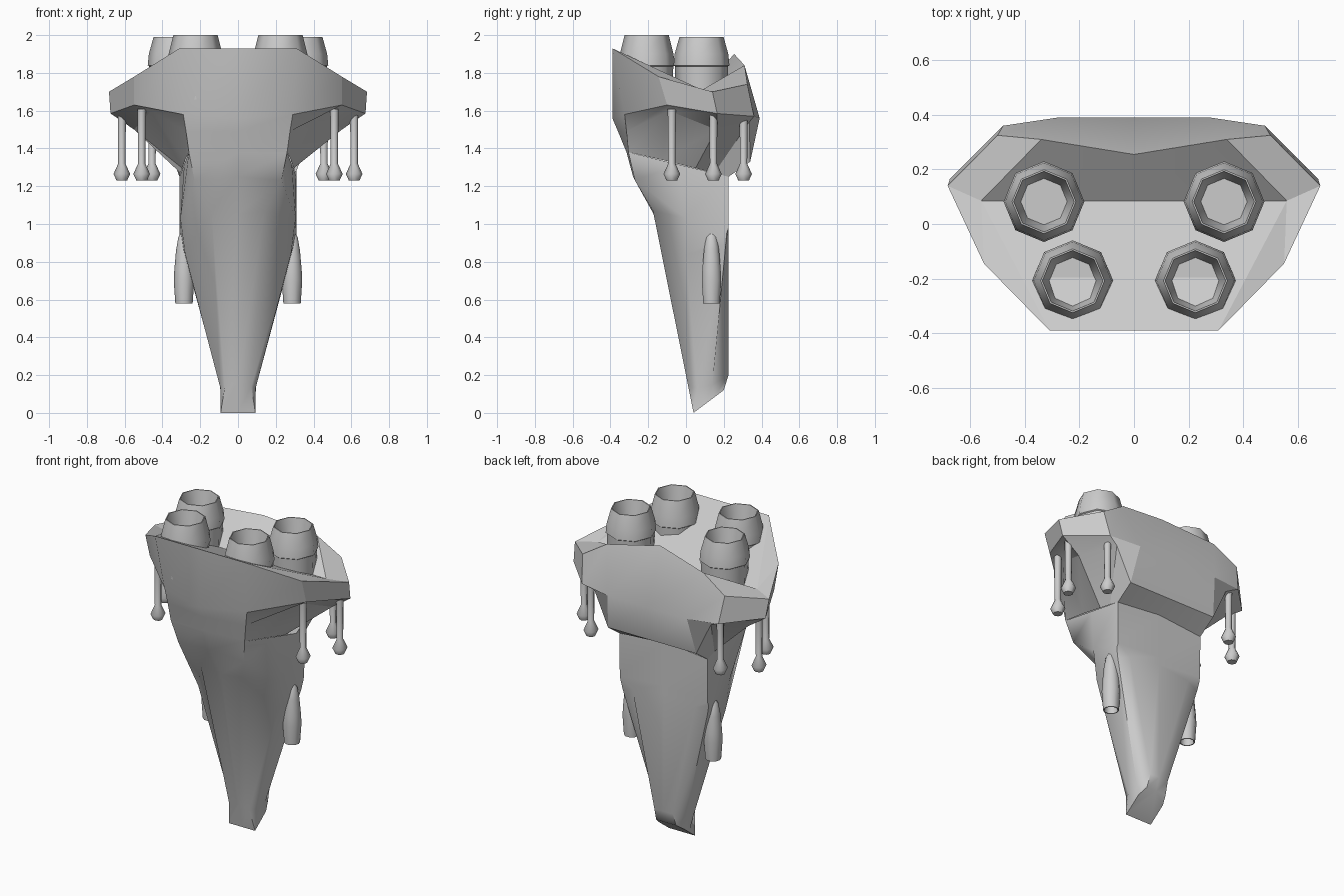
import bpy, bmesh, math

if "Cube" in bpy.data.objects:
    bpy.data.objects.remove(bpy.data.objects["Cube"])


def finish(name, bm, angle=30):
    bmesh.ops.remove_doubles(bm, verts=bm.verts, dist=0.0005)
    bmesh.ops.recalc_face_normals(bm, faces=bm.faces)
    me = bpy.data.meshes.new(name)
    bm.to_mesh(me)
    bm.free()
    ob = bpy.data.objects.new(name, me)
    bpy.context.collection.objects.link(ob)
    bpy.ops.object.select_all(action='DESELECT')
    bpy.context.view_layer.objects.active = ob
    ob.select_set(True)
    bpy.ops.object.shade_smooth_by_angle(angle=math.radians(angle))
    return ob


def loft_half(bm, levels, first=0, last=None):
    """Mirrored loft of columns first..last, each level front centre to back centre."""
    for s in (1, -1):
        rings = [[bm.verts.new((s * x, y, z)) for x, y, z in lv[first:last]] for lv in levels]
        for a, b in zip(rings, rings[1:]):
            for i in range(len(a) - 1):
                q = (a[i], a[i + 1], b[i + 1], b[i])
                bm.faces.new(q if s > 0 else q[::-1])


def mirrored_face(bm, pts):
    for s in (1, -1):
        f = bm.faces.new([bm.verts.new((s * x, y, z)) for x, y, z in pts])
        f.normal_update()


def lathe(name, cx, cy, profile, n, angle=30):
    """Revolve (radius, z) pairs about a vertical axis, closing both ends."""
    bm = bmesh.new()
    rings = [[bm.verts.new((cx + r * math.cos(2 * math.pi * k / n),
                            cy + r * math.sin(2 * math.pi * k / n), z))
              for k in range(n)] for r, z in profile]
    for a, b in zip(rings, rings[1:]):
        for k in range(n):
            j = (k + 1) % n
            bm.faces.new((a[k], a[j], b[j], b[k]))
    bm.faces.new(rings[0])
    bm.faces.new(rings[-1])
    return finish(name, bm, angle)


# Tapered lower hull: front centre, front edge, side, chamfer, back edge, back centre
lower = [
    [(0, .04, 0), (.092, .04, 0), (.092, .10, .045), (.092, .15, .083),
     (.07, .20, .12), (0, .20, .12)],
    [(0, .01, .16), (.07, .012, .14), (.093, .06, .13), (.095, .14, .15),
     (.065, .225, .2), (0, .225, .2)],
    [(0, -.17, 1.05), (.14, -.175, 1.07), (.28, 0, .84), (.298, .21, .89),
     (.22, .225, .92), (0, .225, .95)],
    [(0, -.28, 1.25), (.23, -.27, 1.23), (.305, 0, 1.03), (.31, .215, .95),
     (.308, .225, .98), (0, .225, 1.0)],
    [(0, -.315, 1.38), (.26, -.305, 1.38), (.285, -.04, 1.315), (.308, .21, 1.255),
     (.31, .225, 1.25), (0, .225, 1.28)],
]
bm = bmesh.new()
loft_half(bm, lower)
mirrored_face(bm, lower[0])
finish("lower_hull", bm, 48)

# Upper hull sections: lower edge, ledge, rim bottom, rim top
rim_low = [(0, -.39, 1.56), (.29, -.325, 1.58), (.55, -.10, 1.63), (.675, .165, 1.585),
           (.48, .36, 1.57), (.28, .39, 1.56), (0, .39, 1.56)]
rim_top = [(0, -.39, 1.93), (.31, -.39, 1.93), (.55, -.145, 1.78), (.683, .14, 1.70),
           (.50, .325, 1.74), (.34, .31, 1.84), (0, .255, 1.90)]
under = [
    [(0, -.315, 1.38), (.26, -.305, 1.38), (.28, -.13, 1.34), (.295, .05, 1.295),
     (.305, .15, 1.27), (.31, .225, 1.25), (0, .225, 1.28)],
    [(0, -.36, 1.49), (.275, -.315, 1.49), (.46, -.09, 1.60), (.55, .16, 1.50),
     (.41, .335, 1.54), (.31, .34, 1.33), (0, .34, 1.33)],
    rim_low,
]

# Flared wing undersides with a narrow ledge below the rim
bm = bmesh.new()
loft_half(bm, under, 1, 6)
finish("wing_underside", bm, 20)

# Front shield wrapping to the wing tips
bm = bmesh.new()
loft_half(bm, under + [rim_top], 0, 2)
loft_half(bm, [rim_low, rim_top], 1, 3)
finish("front_shield", bm, 60)

# Flat wing edges
bm = bmesh.new()
loft_half(bm, [rim_low, rim_top], 2, 5)
finish("wing_edge", bm, 15)

# Rounded rear hump
bm = bmesh.new()
loft_half(bm, under[:2], 5, 7)
finish("hump_underside", bm, 20)
bm = bmesh.new()
loft_half(bm, [under[1], rim_low, rim_top], 5, 7)
loft_half(bm, [rim_low, rim_top], 4, 6)
finish("rear_hump", bm, 60)

# Sloping engine deck and raised back slab
A, B, C, D, E, F, G = rim_top
H, K = (.56, .085, 1.71), (0, .085, 1.71)
bm = bmesh.new()
for face in ((A, B, H, K), (B, C, H), (C, D, H), (H, D, E, F), (K, H, F, G)):
    mirrored_face(bm, face)
finish("engine_deck", bm, 15)

for s, side in ((1, "right"), (-1, "left")):
    # Engine bells with recessed mouths
    for row, x, y, top in (("front", .225, -.208, 2.0), ("rear", .33, .082, 1.99)):
        lathe(f"engine_{row}_{side}", s * x, y,
              [(.135, 1.66), (.141, 1.835), (.148, 1.84), (.142, 1.9), (.117, top),
               (.111, top), (.085, 1.84)], 8, 50)
    # Hanging gun barrels with bulbous tips
    for i, (x, y) in enumerate(((.51, -.075), (.615, .145), (.455, .305))):
        lathe(f"gun_{i + 1}_{side}", s * x, y,
              [(.022, 1.61), (.019, 1.32), (.044, 1.265), (.028, 1.23)], 8, 60)
    # Small teardrop pods on the lower flanks
    lathe(f"flank_pod_{side}", s * .286, .135,
          [(.008, .965), (.03, .93), (.042, .86), (.051, .76), (.054, .7),
           (.046, .58), (.04, .58), (.036, .63)], 10, 45)
